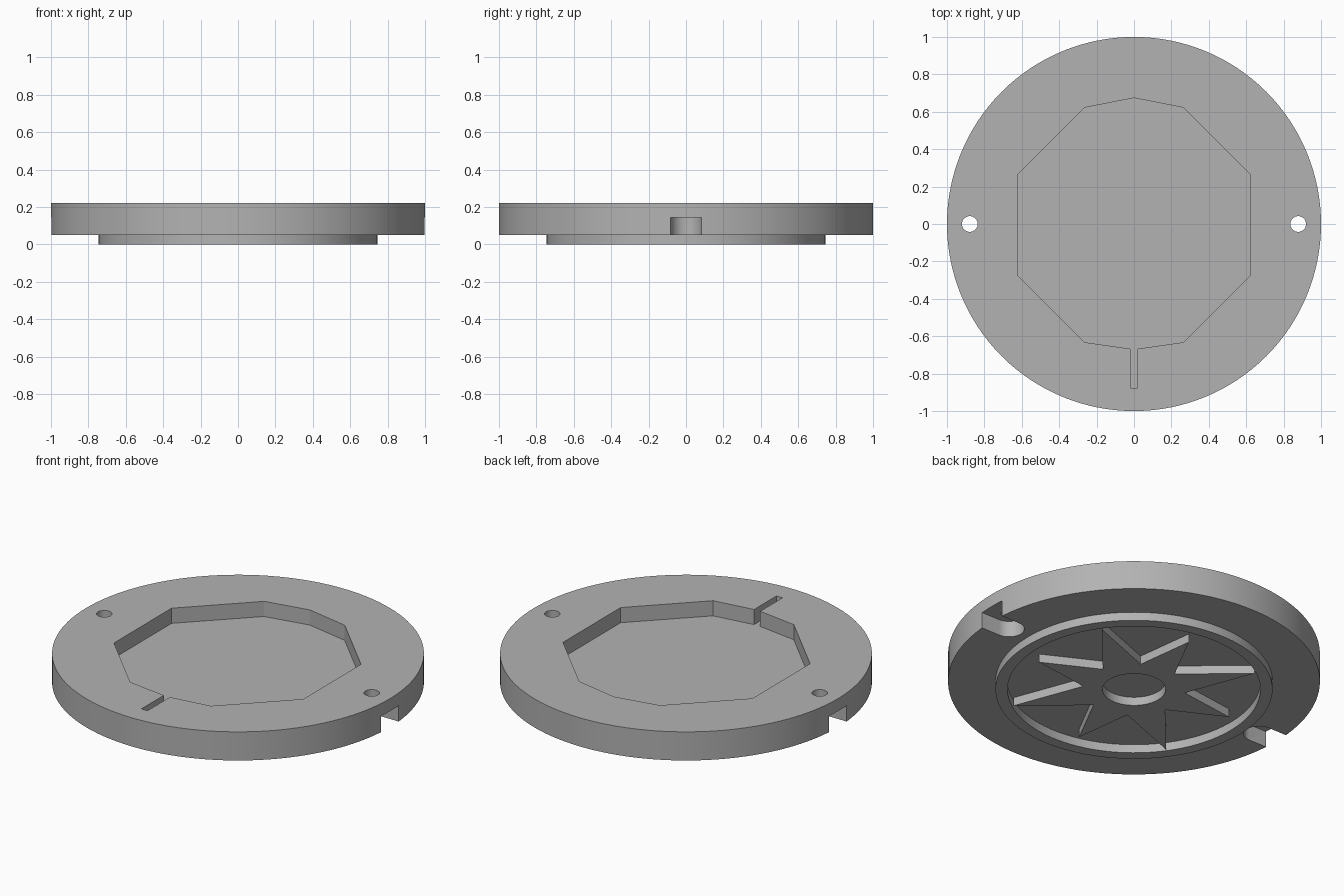
import bpy, bmesh
from math import cos, sin, pi, radians

cube = bpy.data.objects.get("Cube")
if cube:
    bpy.data.objects.remove(cube, do_unlink=True)

# Single grey finish
GREY = (0.45, 0.45, 0.45, 1)
grey = bpy.data.materials.new("plain grey")
grey.use_nodes = True
grey.diffuse_color = GREY
grey.node_tree.nodes["Principled BSDF"].inputs["Base Color"].default_value = GREY


def arc(radius, cx=0, start=0, sweep=2 * pi, steps=128):
    count = steps if sweep >= 2 * pi else steps + 1
    return [(cx + radius * cos(start + sweep * i / steps),
             radius * sin(start + sweep * i / steps)) for i in range(count)]


def prism(name, outline, bottom, top):
    """Extrude a flat outline between two heights."""
    bm = bmesh.new()
    base = bm.faces.new([bm.verts.new((x, y, bottom)) for x, y in outline])
    side = bmesh.ops.extrude_face_region(bm, geom=[base])["geom"]
    bmesh.ops.translate(bm, vec=(0, 0, top - bottom),
                        verts=[v for v in side if isinstance(v, bmesh.types.BMVert)])
    bmesh.ops.recalc_face_normals(bm, faces=bm.faces)
    mesh = bpy.data.meshes.new(name)
    bm.to_mesh(mesh)
    bm.free()
    mesh.materials.append(grey)
    obj = bpy.data.objects.new(name, mesh)
    bpy.context.collection.objects.link(obj)
    return obj


def activate(obj):
    bpy.ops.object.select_all(action='DESELECT')
    obj.select_set(True)
    bpy.context.view_layer.objects.active = obj


def carve(obj, cutters):
    """Subtract each cutter, then discard it."""
    activate(obj)
    for cutter in cutters:
        cutter.hide_render = True
        mod = obj.modifiers.new("cut", 'BOOLEAN')
        mod.operation, mod.solver, mod.object = 'DIFFERENCE', 'EXACT', cutter
        bpy.ops.object.modifier_apply(modifier=mod.name)
        bpy.data.objects.remove(cutter, do_unlink=True)


TOP, UNDER, FLOOR = 0.22, 0.05, 0.13
OVER = 0.01  # overlap between joined parts

# Round plate
plate = prism("plate", arc(1), UNDER, TOP)

# Pocket with a keyway running toward the front
half = [(0.02, -0.877), (0.02, -0.667), (0.265, -0.632), (0.622, -0.275),
        (0.622, 0.265), (0.265, 0.622)]
outline = half + [(0, 0.674)] + [(-x, y) for x, y in reversed(half)]
cutters = [prism("pocket_cutter", outline, FLOOR, TOP + 0.1)]

# Screw holes and the open-ended notches beneath them
for s in (1, -1):
    cutters.append(prism("hole_cutter", arc(0.042, s * 0.878, steps=32), 0, TOP + 0.1))
    notch = [(s * 1.1, -0.083)]
    notch += [(s * x, y) for x, y in arc(0.083, 0.878, -pi / 2, -pi, 24)]
    notch += [(s * 1.1, 0.083)]
    cutters.append(prism("notch_cutter", notch, -0.1, 0.145))
carve(plate, cutters)

# Raised locating ring underneath
ring = prism("locating_ring", arc(0.745), 0, UNDER + OVER)
carve(ring, [prism("ring_cutter", arc(0.68), -0.1, 0.2)])

# Raised eight-pointed star with alternating long and short points
star_points = []
for i in range(16):
    radius = 0.275 if i % 2 else (0.67, 0.59)[i // 2 % 2]
    angle = radians(35 + 22.5 * i)
    star_points.append((radius * cos(angle), radius * sin(angle)))
star = prism("star_boss", star_points, 0, UNDER + OVER)
carve(star, [prism("bore_cutter", arc(0.17, steps=64), -0.1, 0.2)])

# Smooth curved walls, crisp edges
for obj in (plate, ring, star):
    activate(obj)
    bpy.ops.object.shade_smooth_by_angle(angle=radians(20))
